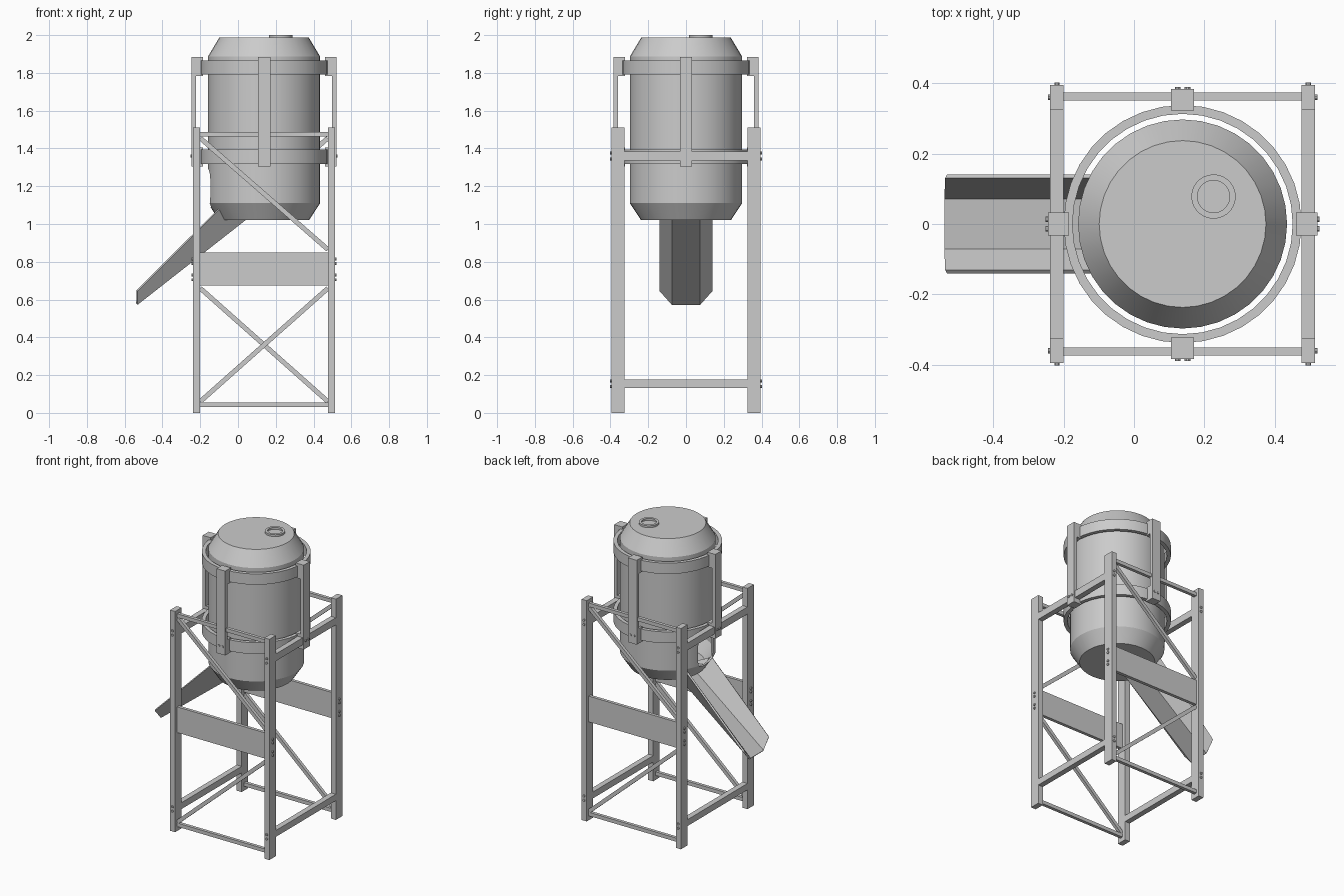
import bpy, bmesh, math
from mathutils import Vector, Matrix

if "Cube" in bpy.data.objects:
    bpy.data.objects.remove(bpy.data.objects["Cube"])

CX = 0.138          # drum axis
LX = 0.357          # leg offset from the axis in x
LY = 0.36           # leg offset in y


def finish(name, bm, smooth=False):
    bmesh.ops.recalc_face_normals(bm, faces=bm.faces)
    me = bpy.data.meshes.new(name)
    bm.to_mesh(me)
    bm.free()
    ob = bpy.data.objects.new(name, me)
    bpy.context.collection.objects.link(ob)
    bpy.context.view_layer.objects.active = ob
    for o in bpy.context.selected_objects:
        o.select_set(False)
    ob.select_set(True)
    if smooth:
        bpy.ops.object.shade_smooth_by_angle(angle=math.radians(25))
    return ob


def add_box(bm, lo, hi, mat=Matrix.Identity(4)):
    lo, hi = Vector(lo), Vector(hi)
    m = mat @ Matrix.Translation((lo + hi) / 2) @ Matrix.Diagonal((*(hi - lo), 1))
    bmesh.ops.create_cube(bm, size=1, matrix=m)


def box(name, lo, hi):
    bm = bmesh.new()
    add_box(bm, lo, hi)
    return finish(name, bm)


def lathe(name, profile, x=CX, y=0, steps=36, closed=False):
    bm = bmesh.new()
    vs = [bm.verts.new((x + r, y, z)) for r, z in profile]
    es = [bm.edges.new(p) for p in zip(vs, vs[1:])]
    if closed:
        es.append(bm.edges.new((vs[-1], vs[0])))
    bmesh.ops.spin(bm, geom=vs + es, cent=(x, y, 0), axis=(0, 0, 1),
                   angle=2 * math.pi, steps=steps, use_merge=True)
    bmesh.ops.remove_doubles(bm, verts=bm.verts, dist=1e-4)
    return finish(name, bm, True)


def ring(name, r0, r1, z0, z1, **kw):
    return lathe(name, [(r0, z0), (r1, z0), (r1, z1), (r0, z1)], closed=True, **kw)


def apply_mod(ob, kind, **props):
    m = ob.modifiers.new(kind.title(), kind)
    for k, v in props.items():
        setattr(m, k, v)
    bpy.context.view_layer.objects.active = ob
    bpy.ops.object.modifier_apply(modifier=m.name)


# hollow drum with a rounded discharge opening on the -x side
drum = lathe("drum", [(0, 1.02), (0.238, 1.02), (0.297, 1.11),
                      (0.297, 1.887), (0.237, 1.987), (0, 1.987)])
apply_mod(drum, 'SOLIDIFY', thickness=0.012, offset=-1)
bm = bmesh.new()
w, h, r, zc = 0.08, 0.1, 0.05, 1.19
pts = []
for i, (sy, sz) in enumerate([(1, 1), (-1, 1), (-1, -1), (1, -1)]):
    for k in range(5):
        a = math.radians(90 * i + 22.5 * k)
        pts.append(bm.verts.new((-0.3, sy * (w - r) + r * math.cos(a),
                                 zc + sz * (h - r) + r * math.sin(a))))
f = bm.faces.new(pts)
ext = bmesh.ops.extrude_face_region(bm, geom=[f])["geom"]
bmesh.ops.translate(bm, vec=(0.3, 0, 0),
                    verts=[v for v in ext if isinstance(v, bmesh.types.BMVert)])
cutter = finish("opening_cutter", bm)
cutter.hide_render = True
apply_mod(drum, 'BOOLEAN', object=cutter, operation='DIFFERENCE', solver='EXACT')
bpy.data.objects.remove(cutter)

# filler cap and the two hoops
ring("filler_cap_ring", 0.046, 0.063, 1.98, 2.0, x=0.226, y=0.078, steps=28)
ring("upper_hoop", 0.313, 0.338, 1.792, 1.866)
ring("lower_hoop", 0.313, 0.338, 1.318, 1.395)

# four C-shaped hoop brackets with bolts
for i, side in enumerate(("right", "back", "left", "front")):
    m = Matrix.Translation((CX, 0, 0)) @ Matrix.Rotation(i * math.pi / 2, 4, 'Z')
    bm = bmesh.new()
    add_box(bm, (0.36, -0.033, 1.305), (0.383, 0.033, 1.883), m)
    for z0, z1 in ((1.305, 1.405), (1.783, 1.883)):
        add_box(bm, (0.322, -0.033, z0), (0.361, 0.033, z1), m)
    for y in (-0.014, 0.014):
        bmesh.ops.create_cone(bm, cap_ends=True, segments=10, radius1=0.008, radius2=0.008,
                              depth=0.012, matrix=m @ Matrix.Translation((0.383, y, 1.36))
                              @ Matrix.Rotation(math.pi / 2, 4, 'Y'))
    finish(side + "_bracket", bm)

# legs and their bolts
for sx, xn in ((-1, "left"), (1, "right")):
    for sy, yn in ((-1, "front"), (1, "back")):
        x, y = CX + sx * LX, sy * LY
        box(f"{yn}_{xn}_leg", (x - 0.019, y - 0.035, 0), (x + 0.019, y + 0.035, 1.512))
        bm = bmesh.new()
        along_y = [(x, y + sy * 0.036, z) for z in (1.375, 1.345, 0.17, 0.14)]
        along_x = [(x + sx * 0.02, y, z) for z in (0.815, 0.79, 0.73, 0.705)]
        for group, axis in ((along_y, 'X'), (along_x, 'Y')):
            for p in group:
                bmesh.ops.create_cone(bm, cap_ends=True, segments=10, radius1=0.008,
                                      radius2=0.008, depth=0.012,
                                      matrix=Matrix.Translation(p)
                                      @ Matrix.Rotation(math.pi / 2, 4, axis))
        finish(f"{yn}_{xn}_bolts", bm)
    # side rails running front to back
    x = CX + sx * LX
    box(xn + "_upper_rail", (x - 0.019, -0.326, 1.336), (x + 0.019, 0.326, 1.385))
    box(xn + "_lower_rail", (x - 0.019, -0.326, 0.132), (x + 0.019, 0.326, 0.176))

# front and back: rails, wide plate and diagonal braces
X0, X1 = CX - LX + 0.019, CX + LX - 0.019
for s, n in ((-1, "front"), (1, "back")):
    y = s * 0.362
    for part, z0, z1 in (("top_rail", 1.463, 1.488), ("bottom_rail", 0.03, 0.055),
                         ("plate", 0.674, 0.85)):
        box(f"{n}_{part}", (X0, y - 0.011, z0), (X1, y + 0.011, z1))
    for part, za, zb in (("upper_brace", 1.455, 0.865), ("lower_brace", 0.06, 0.66)):
        # the back face is the front face turned half a revolution
        a = Vector((CX + s * (CX - X0), y, za))
        b = Vector((CX + s * (CX - X1), y, zb))
        d = b - a
        m = Matrix.Translation((a + b) / 2) @ Matrix.Rotation(-math.atan2(d.z, d.x), 4, 'Y')
        bm = bmesh.new()
        add_box(bm, (-d.length / 2, -0.011, -0.0125), (d.length / 2, 0.011, 0.0125), m)
        finish(f"{n}_{part}", bm)

# discharge chute: tapered open trough
bm = bmesh.new()
low = [(-0.532, -0.14, 0.645), (-0.532, -0.075, 0.572),
       (-0.532, 0.075, 0.572), (-0.532, 0.14, 0.645)]
high = [(-0.1, -0.14, 1.075), (0.04, -0.075, 1.02),
        (0.04, 0.075, 1.02), (-0.1, 0.14, 1.075)]
lv = [bm.verts.new(p) for p in low]
hv = [bm.verts.new(p) for p in high]
for i in range(3):
    bm.faces.new((lv[i], lv[i + 1], hv[i + 1], hv[i]))
chute = finish("chute", bm)
up = chute.data.polygons[1].normal.z > 0
apply_mod(chute, 'SOLIDIFY', thickness=0.012, offset=1 if up else -1)
